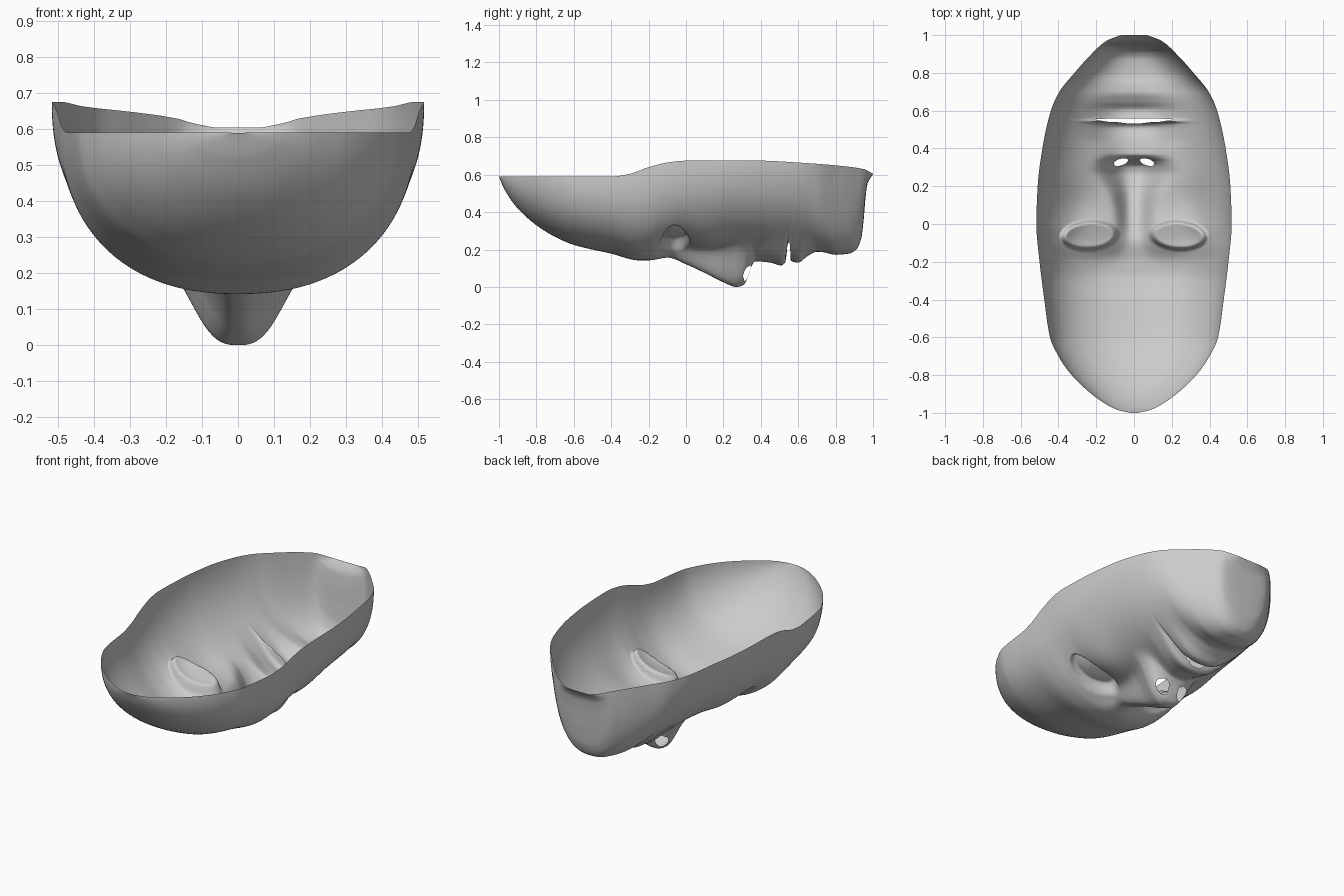
import bpy, bmesh, math

if "Cube" in bpy.data.objects:
    bpy.data.objects.remove(bpy.data.objects["Cube"])


def curve(pts):
    """Smooth monotone interpolation through a few (position, value) points."""
    n = len(pts)
    d = [(pts[i + 1][1] - pts[i][1]) / (pts[i + 1][0] - pts[i][0]) for i in range(n - 1)]
    m = [d[0]] + [0 if a * b <= 0 else 2 * a * b / (a + b) for a, b in zip(d, d[1:])] + [d[-1]]

    def f(x):
        x = min(max(x, pts[0][0]), pts[-1][0])
        i = 0
        while i < n - 2 and x > pts[i + 1][0]:
            i += 1
        h = pts[i + 1][0] - pts[i][0]
        t = (x - pts[i][0]) / h
        return ((1 + 2 * t) * (1 - t) ** 2 * pts[i][1] + t * (1 - t) ** 2 * h * m[i]
                + t * t * (3 - 2 * t) * pts[i + 1][1] + t * t * (t - 1) * h * m[i + 1])
    return f


# Rim outline and height, face depth and section squareness, along y
half_width = curve([(-1, .02), (-.985, .085), (-.95, .155), (-.9, .225), (-.8, .33), (-.7, .4),
                    (-.6, .445), (-.4, .475), (-.2, .5), (0, .517), (.2, .51), (.4, .485),
                    (.6, .44), (.7, .395), (.8, .315), (.9, .225), (.97, .145), (1, .07)])
rim_z = curve([(-1, .59), (-.4, .59), (-.3, .605), (-.2, .64), (-.1, .665), (0, .675),
               (.4, .675), (.6, .665), (.8, .65), (.95, .63), (1, .605)])
base_z = curve([(-1, .589), (-.97, .52), (-.9, .42), (-.8, .33), (-.7, .268), (-.6, .225),
                (-.4, .178), (-.25, .142), (-.2, .145), (-.1, .18), (0, .2), (.4, .2), (.66, .2),
                (.74, .185), (.8, .172), (.87, .178), (.91, .2), (.937, .26), (.95, .36),
                (.96, .48), (.97, .55), (1, .604)])
power = curve([(-1, 2.1), (-.4, 2.3), (0, 2.3), (.3, 2.05), (.6, 2.0), (.85, 2.4), (1, 2.4)])
# Nose and lip profile on the centre line, and how wide it spreads
ridge_z = curve([(-.25, .142), (-.2, .142), (-.1, .155), (0, .12), (.1, .075), (.2, .025),
                 (.27, 0), (.305, .008), (.33, .05), (.35, .11), (.37, .137), (.45, .13),
                 (.51, .115), (.53, .13), (.545, .2), (.56, .14), (.6, .13), (.65, .165),
                 (.7, .188), (.74, .185)])
ridge_w = curve([(-.2, .12), (-.08, .07), (.05, .075), (.15, .09), (.22, .12), (.28, .145),
                 (.34, .14), (.38, .15), (.46, .2), (.6, .2), (.72, .17)])


def smooth(a, b, x):
    t = min(max((x - a) / (b - a), 0), 1)
    return t * t * (3 - 2 * t)


def face_z(x, y):
    w, zr, zb, n = half_width(y), rim_z(y), base_z(y), power(y)
    u = min(abs(x) / w, 1)
    z = zr - (zr - zb) * (1 - u ** n) ** (1 / n)
    ax = abs(x)
    if -.25 < y < .74:
        z += (ridge_z(y) - zb) * math.exp(-(ax / ridge_w(y)) ** 3)
    if -.4 < y < .3:
        # Broad socket, then a sharper almond recess holding a rounded eyeball
        fade = 1 - smooth(.8, .98, u)
        z += .03 * fade * math.exp(-((ax - .2) / .12) ** 2 - ((y + .06) / .09) ** 2)
        e = ((ax - .235) / .15) ** 2 + ((y + .06 + .05 * (ax - .235)) / .076) ** 2
        z += fade * (.06 * (1 - smooth(.65, 1.15, e)) - .03 * max(0, 1 - e))
        # Cheekbone
        z -= .012 * fade * math.exp(-((ax - .3) / .1) ** 2 - ((y - .12) / .1) ** 2)
    return z


def in_hole(x, y):
    ax = abs(x)
    nostril_y = .327 - .25 * (ax - .07)
    if ((ax - .07) / .04) ** 2 + ((y - nostril_y) / .018) ** 2 < 1:
        return True
    top = .556 + .003 * (1 - (x / .2) ** 2)
    low = .552 - .022 * (1 - (x / .2) ** 2) + .005 * math.exp(-((ax - .08) / .04) ** 2)
    return ax < .2 and low < y < top


# Rows spaced evenly along the centre profile so steep areas stay detailed
ROWS, COLS, FINE = 320, 190, 4000
fine = [-1 + 2 * i / FINE for i in range(FINE + 1)]
zs = [face_z(0, y) for y in fine]
length = [0]
for i in range(FINE):
    length.append(length[-1] + math.hypot(fine[i + 1] - fine[i], zs[i + 1] - zs[i]))
rows, k = [], 0
for r in range(ROWS + 1):
    goal = length[-1] * r / ROWS
    while k < FINE and length[k] < goal - 1e-9:
        k += 1
    rows.append(fine[k])

# Mask surface
bm = bmesh.new()
grid = []
for y in rows:
    w = half_width(y)
    line = []
    for c in range(COLS + 1):
        x = w * math.sin(math.pi * (c / COLS - .5))
        line.append(bm.verts.new((x, y, max(0, face_z(x, y)))))
    grid.append(line)
rim = set(grid[0]) | set(grid[-1]) | {l[0] for l in grid} | {l[-1] for l in grid}
for r in range(ROWS):
    for c in range(COLS):
        q = (grid[r][c], grid[r + 1][c], grid[r + 1][c + 1], grid[r][c + 1])
        mx = sum(v.co.x for v in q) / 4
        my = sum(v.co.y for v in q) / 4
        if not in_hole(mx, my):
            bm.faces.new(q).smooth = True
bmesh.ops.delete(bm, geom=[v for v in bm.verts if not v.link_faces], context='VERTS')

# Even out the cut edges of the mouth and nostrils
edge_verts = [v for v in bm.verts if v not in rim and v.is_boundary]
for _ in range(4):
    new = {}
    for v in edge_verts:
        nb = [e.other_vert(v).co for e in v.link_edges if e.is_boundary]
        if len(nb) == 2:
            new[v] = v.co * .5 + (nb[0] + nb[1]) * .25
    for v, co in new.items():
        v.co = co

mesh = bpy.data.meshes.new("face_mask")
bm.to_mesh(mesh)
bm.free()
mask = bpy.data.objects.new("face_mask", mesh)
bpy.context.collection.objects.link(mask)

grey = bpy.data.materials.new("light_grey")
grey.diffuse_color = (.6, .6, .6, 1)
grey.use_nodes = True
grey.node_tree.nodes["Principled BSDF"].inputs["Base Color"].default_value = grey.diffuse_color
mesh.materials.append(grey)
